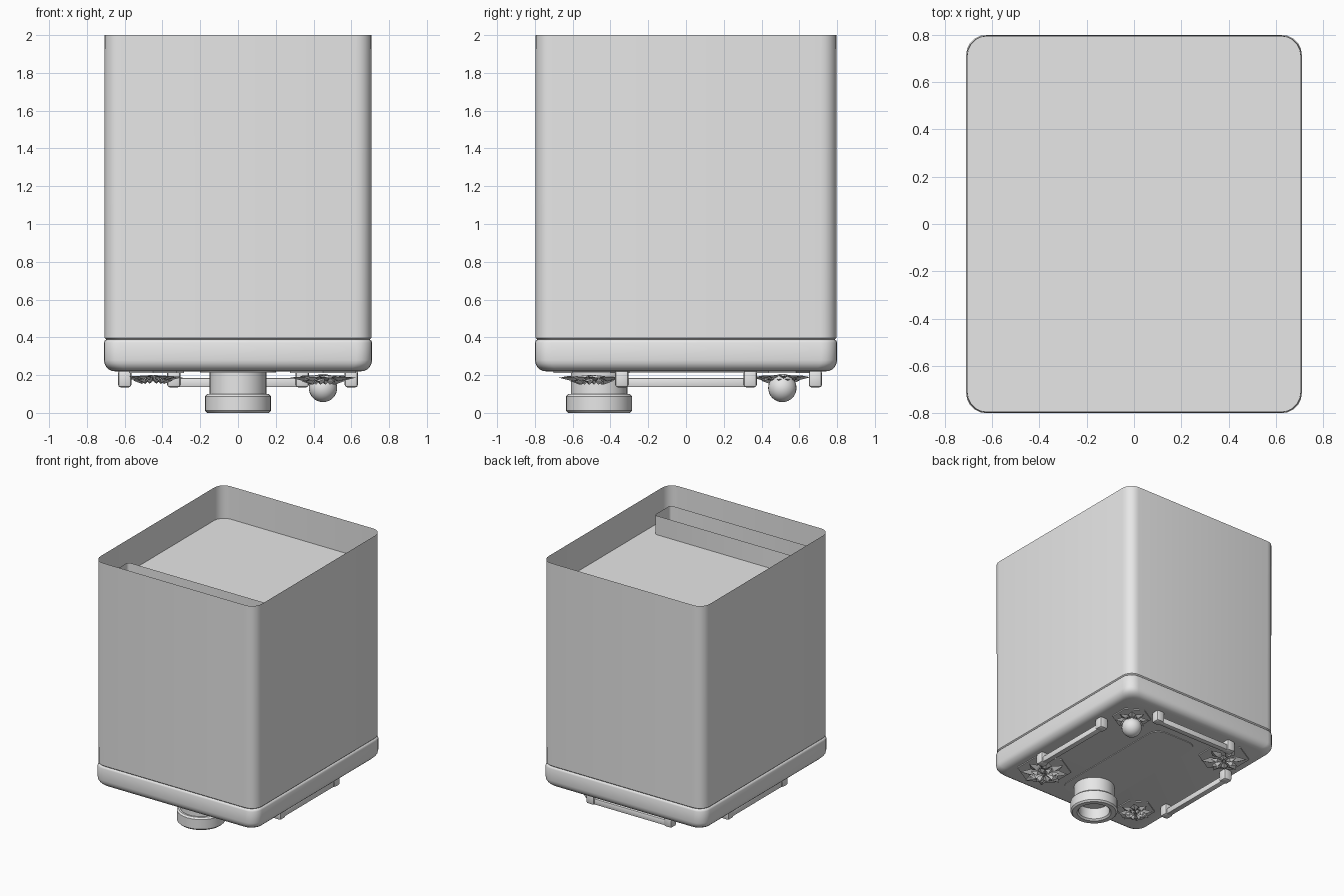
import bpy, bmesh, math
from mathutils import Vector

if "Cube" in bpy.data.objects:
    bpy.data.objects.remove(bpy.data.objects["Cube"])

grey = bpy.data.materials.new("plain_grey")
grey.diffuse_color = (0.8, 0.8, 0.8, 1)
grey.use_nodes = True
grey.node_tree.nodes["Principled BSDF"].inputs["Base Color"].default_value = grey.diffuse_color


def finish(name, bm, smooth=True, angle=35, recalc=True):
    if recalc:
        bmesh.ops.recalc_face_normals(bm, faces=bm.faces)
    me = bpy.data.meshes.new(name)
    bm.to_mesh(me)
    bm.free()
    me.materials.append(grey)
    ob = bpy.data.objects.new(name, me)
    bpy.context.collection.objects.link(ob)
    if smooth:
        bpy.ops.object.select_all(action='DESELECT')
        ob.select_set(True)
        bpy.context.view_layer.objects.active = ob
        bpy.ops.object.shade_smooth_by_angle(angle=math.radians(angle))
    return ob


def rounded_rect(hx, hy, r, z, cx=0, cy=0, seg=5):
    pts = []
    for k, (sx, sy) in enumerate(((1, 1), (-1, 1), (-1, -1), (1, -1))):
        for i in range(seg + 1):
            a = math.pi / 2 * (k + i / seg)
            pts.append(Vector((cx + sx * (hx - r) + r * math.cos(a),
                               cy + sy * (hy - r) + r * math.sin(a), z)))
    return pts


def stack(name, loops, cap_bottom=False, cap_top=False, angle=35):
    bm = bmesh.new()
    rings = [[bm.verts.new(p) for p in lp] for lp in loops]
    n = len(rings[0])
    for a, b in zip(rings, rings[1:]):
        for i in range(n):
            j = (i + 1) % n
            bm.faces.new((a[i], a[j], b[j], b[i]))
    if cap_bottom:
        bm.faces.new(rings[0][::-1])
    if cap_top:
        bm.faces.new(rings[-1])
    return finish(name, bm, angle=angle, recalc=False)


HX, HY, R = 0.71, 0.8, 0.085

# open-topped outer walls
stack("outer_walls", [rounded_rect(HX - i, HY - i, R, z)
                      for i, z in ((0.012, 0.388), (0.004, 0.396), (0.003, 2.0))])

# floor set a little below the rim
bm = bmesh.new()
bm.faces.new([bm.verts.new(p) for p in rounded_rect(HX - 0.004, HY - 0.004, R, 1.74)])
finish("inner_floor", bm, smooth=False, recalc=False)

# open trough along the front, inside the walls
stack("front_trough", [rounded_rect(0.62, 0.1, 0.02, z, cy=-0.59, seg=3) for z in (1.74, 1.89)])

# base slab with a rounded lower edge
profile = [(0.06 * (1 - math.sin(t)), 0.22 + 0.06 * (1 - math.cos(t)))
           for t in [math.pi / 2 * i / 5 for i in range(6)]]
profile += [(0.0, 0.372), (0.004, 0.382), (0.012, 0.388)]
stack("base_slab", [rounded_rect(HX - i, HY - i, R, z) for i, z in profile], True, True, 40)

# thin panel under the base
stack("underside_panel", [rounded_rect(0.2, 0.56, 0.09, z, cy=-0.06) for z in (0.215, 0.222)], True, True)


# spout with a thick collar
spout = [(0.0, 0.1), (0.115, 0.1), (0.115, 0.012), (0.127, 0.0), (0.163, 0.0), (0.175, 0.012),
         (0.175, 0.088), (0.163, 0.1), (0.15, 0.1), (0.15, 0.23)]
bm = bmesh.new()
vs = [bm.verts.new((r, 0, z)) for r, z in spout]
es = [bm.edges.new(p) for p in zip(vs, vs[1:])]
bmesh.ops.spin(bm, geom=vs + es, cent=(0, 0, 0), axis=(0, 0, 1), angle=2 * math.pi, steps=32)
bmesh.ops.remove_doubles(bm, verts=bm.verts, dist=1e-4)
finish("spout", bm).location = (0, -0.46, 0)


def block(name, centre, size, bevel):
    bm = bmesh.new()
    bmesh.ops.create_cube(bm, size=1)
    for v in bm.verts:
        v.co = Vector([c * s for c, s in zip(v.co, size)])
    bmesh.ops.bevel(bm, geom=bm.edges[:], offset=bevel, segments=2, affect='EDGES', profile=0.5)
    finish(name, bm, angle=30).location = centre


# three rail handles: left, right and back
for side, cx, cy, dx, dy in (("left", -0.6, 0, 0, 1), ("right", 0.6, 0, 0, 1), ("back", 0, 0.685, 1, 0)):
    for k in (-1, 1):
        block(f"{side}_rail_post", (cx + dx * 0.34 * k, cy + dy * 0.34 * k, 0.18),
              (0.07, 0.07, 0.09), 0.014)
    block(f"{side}_rail", (cx, cy, 0.16),
          (0.64 if dx else 0.045, 0.64 if dy else 0.045, 0.048), 0.008)


# leafy rosettes in the four corners, each on a flat hexagon
def rosette(name, x, y, radius, petals, drop, turn):
    bm = bmesh.new()
    for layer, (scale, lower) in enumerate(((1.0, 0.0), (0.65, 0.018))):
        for i in range(petals):
            a = turn + 2 * math.pi * (i + layer * 0.5) / petals
            u = Vector((math.cos(a), math.sin(a), 0))
            w = Vector((-u.y, u.x, 0))
            rr = radius * scale
            root, ridge, tip = (bm.verts.new(u * rr * f + Vector((0, 0, -d - lower)))
                                for f, d in ((0.08, 0.012), (0.55, drop), (1.0, drop * 0.55)))
            for s in (-1, 1):
                edge = bm.verts.new(u * rr * 0.58 + w * s * rr * 0.24
                                    + Vector((0, 0, -drop * 0.45 - lower)))
                f = (root, ridge, edge), (ridge, tip, edge)
                for tri in f:
                    bm.faces.new(tri if s < 0 else tri[::-1])
    finish(name, bm, smooth=False, recalc=False).location = (x, y, 0.212)
    bm = bmesh.new()
    bmesh.ops.create_cone(bm, cap_ends=True, segments=6, radius1=radius * 1.12, radius2=radius * 1.12, depth=0.008)
    finish(name + "_plate", bm, smooth=False).location = (x, y, 0.216)


rosette("front_right_rosette", 0.45, -0.5, 0.18, 8, 0.045, 0.2)
rosette("front_left_rosette", -0.45, -0.52, 0.13, 8, 0.035, 0.0)
rosette("back_left_rosette", -0.45, 0.5, 0.17, 6, 0.04, 0.3)
rosette("back_right_rosette", 0.45, 0.51, 0.13, 8, 0.03, 0.1)

# round knob over the back right rosette
bm = bmesh.new()
bmesh.ops.create_uvsphere(bm, u_segments=24, v_segments=16, radius=0.075)
finish("round_knob", bm, angle=60).location = (0.45, 0.51, 0.132)
